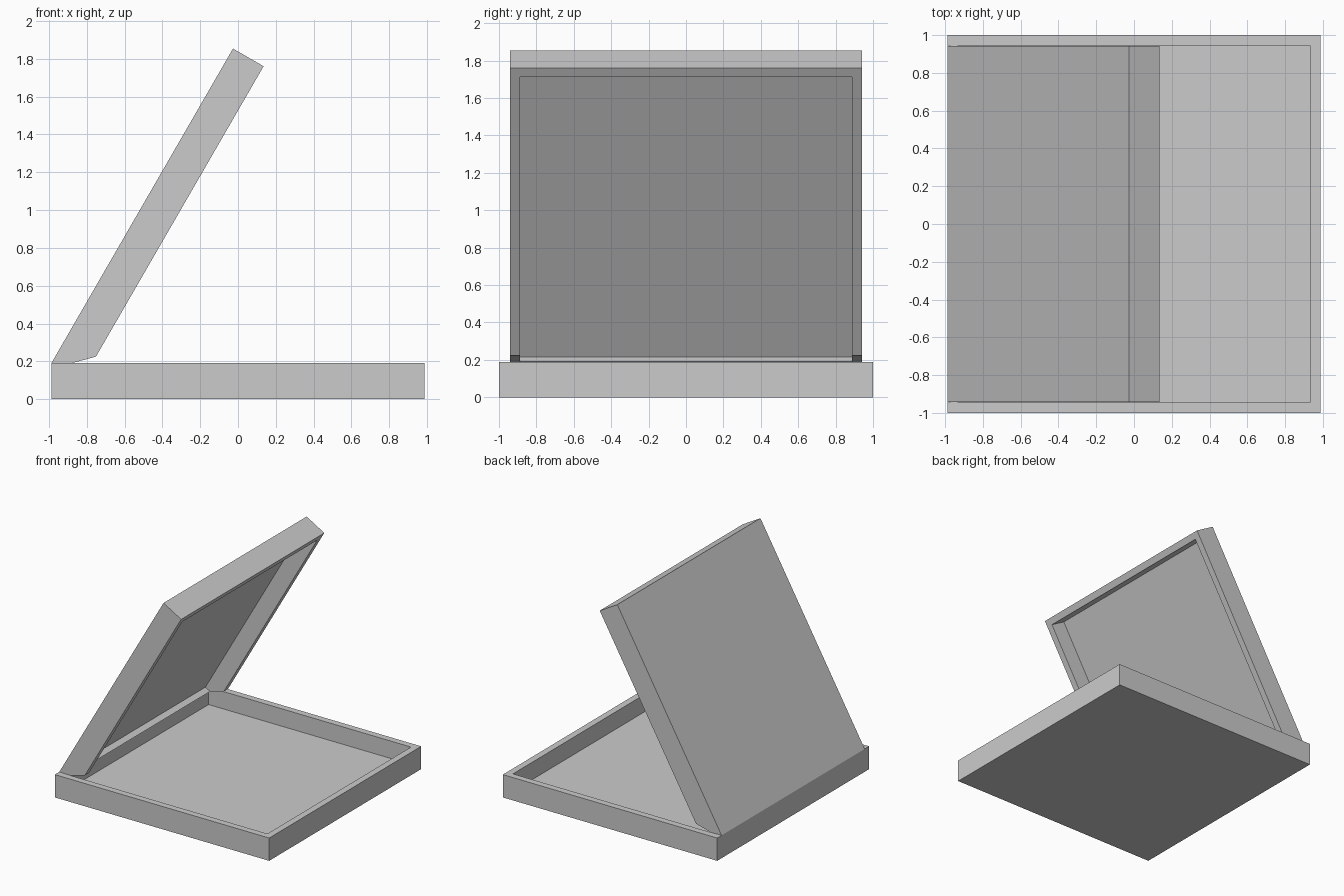
import bpy, bmesh, math
from mathutils import Matrix, Vector

cube = bpy.data.objects.get("Cube")
if cube:
    bpy.data.objects.remove(cube, do_unlink=True)

WALL = 0.055
FLOOR = 0.045

grey = bpy.data.materials.new("plain_grey")
grey.use_nodes = True
grey.diffuse_color = (0.6, 0.6, 0.6, 1)
grey.node_tree.nodes["Principled BSDF"].inputs["Base Color"].default_value = (0.6, 0.6, 0.6, 1)


def tray(name, length, width, height, matrix, chamfer=0):
    """Open tray along local x from 0, with an optional 45 degree cut on its x = 0 rim."""
    bm = bmesh.new()
    bmesh.ops.create_cube(bm, size=1)
    bmesh.ops.translate(bm, verts=bm.verts, vec=(0.5, 0, 0.5))
    bmesh.ops.scale(bm, verts=bm.verts, vec=(length, width, height))

    # hollow out the open side
    top = max(bm.faces, key=lambda f: f.calc_center_median().z)
    bmesh.ops.inset_region(bm, faces=[top], thickness=WALL, use_even_offset=True)
    pocket = bmesh.ops.extrude_discrete_faces(bm, faces=[top])["faces"][0]
    bmesh.ops.translate(bm, verts=pocket.verts, vec=(0, 0, FLOOR - height))

    # slanted hinge edge
    if chamfer:
        cut = bmesh.ops.bisect_plane(
            bm, geom=bm.verts[:] + bm.edges[:] + bm.faces[:],
            plane_co=Vector((chamfer, 0, height)), plane_no=Vector((-1, 0, 1)),
            clear_outer=True)
        rim = [e for e in cut["geom_cut"] if isinstance(e, bmesh.types.BMEdge)]
        bmesh.ops.edgeloop_fill(bm, edges=rim)

    bmesh.ops.recalc_face_normals(bm, faces=bm.faces)
    mesh = bpy.data.meshes.new(name)
    bm.to_mesh(mesh)
    bm.free()
    mesh.materials.append(grey)
    obj = bpy.data.objects.new(name, mesh)
    obj.matrix_world = matrix
    bpy.context.collection.objects.link(obj)
    return obj


# bottom half of the box
tray("box_base", 1.975, 2.0, 0.19, Matrix.Translation((-0.9875, 0, 0)))

# lid, turned over and swung open about the left rim
swing = (Matrix.Translation((-0.9875, 0, 0.19))
         @ Matrix.Rotation(math.radians(-60), 4, "Y")
         @ Matrix.Rotation(math.pi, 4, "X"))
tray("box_lid", 1.922, 1.884, 0.187, swing, chamfer=0.148)
